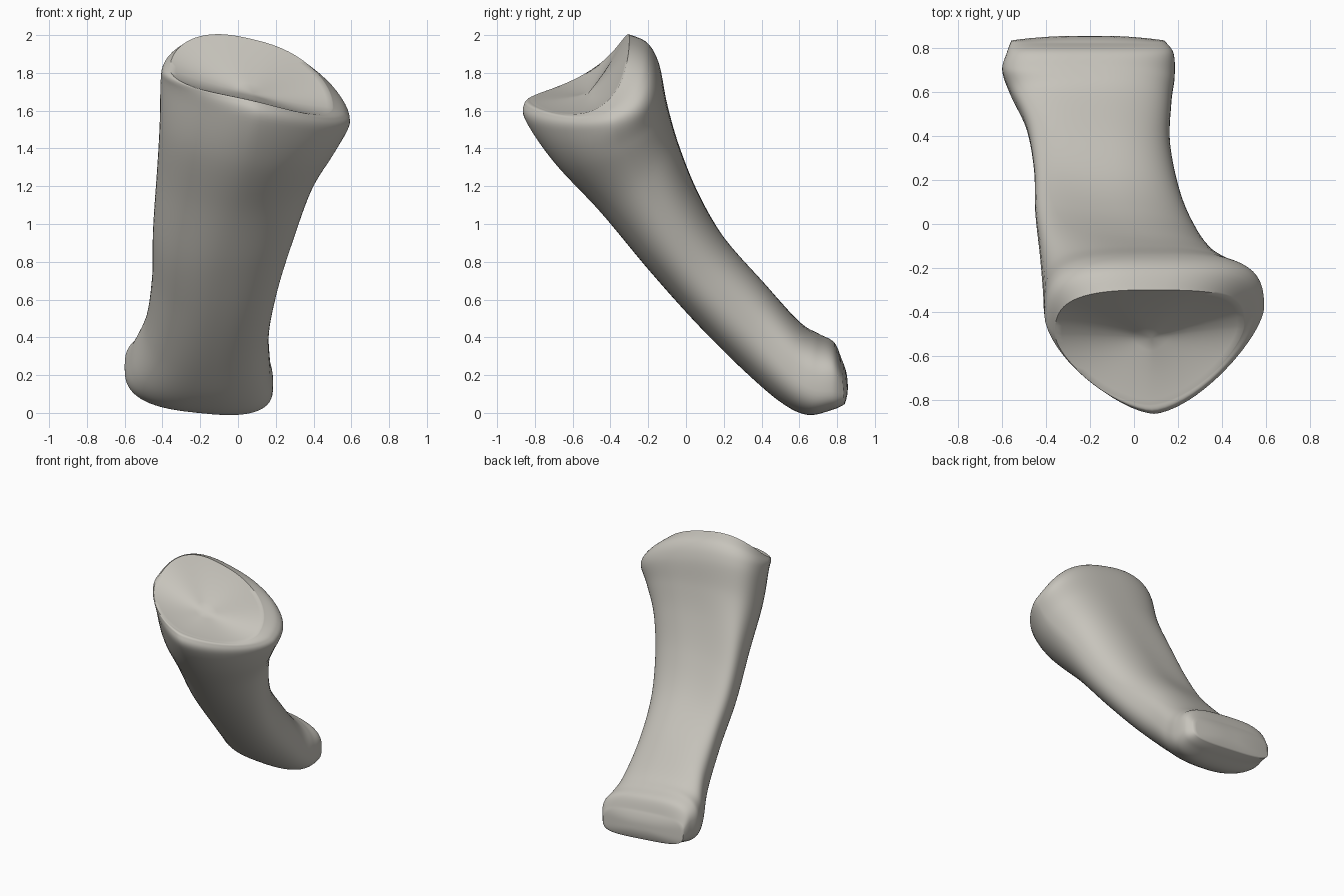
import bpy
import bmesh
from math import cos, sin, pi, copysign
from mathutils import Vector

cube = bpy.data.objects.get("Cube")
if cube:
    bpy.data.objects.remove(cube, do_unlink=True)

SIDES = 64
STEPS = 8

# Cross-sections from foot to head:
# front y, front z, back y, back z, left x, right x, front power, back power,
# tilt, sag, backward push of the -x side, backward push of the +x side
SECTIONS = [
    (.84, .06, .825, .27, -.56, .14, 4, 3, -.03, 0, 0, 0),
    (.77, .03, .785, .36, -.58, .18, 3.4, 3, -.04, 0, 0, 0),
    (.64, 0, .70, .41, -.60, .185, 2.8, 2.8, -.04, 0, .03, 0),
    (.50, .06, .60, .48, -.565, .17, 2.6, 2.6, -.02, 0, .05, 0),
    (.30, .23, .42, .68, -.49, .165, 2.4, 2.4, 0, 0, .08, 0),
    (.05, .48, .20, .93, -.455, .215, 2.3, 2.3, 0, 0, .12, 0),
    (-.20, .76, .06, 1.17, -.45, .30, 2.2, 2.3, 0, 0, .13, 0),
    (-.45, 1.06, -.04, 1.42, -.43, .40, 2, 2.5, -.02, 0, .12, .02),
    (-.70, 1.33, -.10, 1.63, -.415, .52, 1.8, 2.5, -.06, .02, .1, .06),
    (-.85, 1.55, -.14, 1.82, -.41, .59, 1.6, 2.5, -.11, .05, .1, .12),
    (-.855, 1.64, -.20, 1.93, -.40, .57, 1.6, 2.5, -.11, .09, .08, .12),
    (-.82, 1.655, -.30, 1.98, -.36, .5, 1.7, 2.5, -.1, .1, .06, .1),
]


def spline(a, b, c, d, t):
    """Catmull-Rom blend of four parameter sets."""
    return [q + .5 * t * (r - p + t * (2*p - 5*q + 4*r - s + t * (3*(q - r) + s - p)))
            for p, q, r, s in zip(a, b, c, d)]


def ring(section):
    """Closed, superelliptical outline of one cross-section."""
    (fy, fz, by, bz, left, right, front_power, back_power,
     tilt, sag, push_left, push_right) = section
    points = []
    for i in range(SIDES):
        angle = 2 * pi * i / SIDES
        c, s = cos(angle), sin(angle)
        power = 2 / (back_power if s > 0 else front_power)
        u = copysign(abs(c) ** power, c)
        v = copysign(abs(s) ** power, s)
        side = 1 - v * v
        push = push_right if u > 0 else push_left
        points.append(Vector((
            (left + right) / 2 + u * (right - left) / 2,
            (fy + by) / 2 + v * (by - fy) / 2 + push * side,
            (fz + bz) / 2 + v * (bz - fz) / 2 + tilt * u - sag * side)))
    return points


def bridge(bm, lower, upper):
    for i in range(SIDES):
        j = (i + 1) % SIDES
        bm.faces.new((lower[i], lower[j], upper[j], upper[i]))


def cap(bm, rim, centre, bulge):
    """Close an end with shrinking rings that bow towards the centre point."""
    start = [v.co.copy() for v in rim]
    previous = rim
    for scale in (.93, .8, .6, .4, .2):
        current = []
        for p in start:
            q = centre.lerp(p, scale)
            current.append(bm.verts.new(q + bulge * scale * (1 - scale)))
        bridge(bm, previous, current)
        previous = current
    tip = bm.verts.new(centre)
    for i in range(SIDES):
        bm.faces.new((previous[i], previous[(i + 1) % SIDES], tip))


# Shaft, flared foot and head lofted as one skin
outlines = []
last = len(SECTIONS) - 1
for k in range(last):
    four = [SECTIONS[max(0, min(last, k + o))] for o in (-1, 0, 1, 2)]
    outlines += [ring(spline(*four, step / STEPS)) for step in range(STEPS)]
outlines.append(ring(SECTIONS[-1]))

bm = bmesh.new()
loops = [[bm.verts.new(p) for p in outline] for outline in outlines]
for lower, upper in zip(loops, loops[1:]):
    bridge(bm, lower, upper)

# Blunt foot end and hollow head face
cap(bm, loops[0], Vector((-.2, .855, .16)), Vector((0, .03, 0)))
cap(bm, loops[-1], Vector((.08, -.52, 1.69)), Vector((0, .02, -.04)))
bmesh.ops.recalc_face_normals(bm, faces=bm.faces)

mesh = bpy.data.meshes.new("bone")
bm.to_mesh(mesh)
bm.free()
bone = bpy.data.objects.new("bone", mesh)
bpy.context.collection.objects.link(bone)

# Warm grey bone colour
material = bpy.data.materials.new("warm_grey")
material.use_nodes = True
colour = (.57, .55, .50, 1)
material.diffuse_color = colour
material.node_tree.nodes["Principled BSDF"].inputs["Base Color"].default_value = colour
mesh.materials.append(material)

bpy.ops.object.select_all(action="DESELECT")
bone.select_set(True)
bpy.context.view_layer.objects.active = bone
bpy.ops.object.shade_smooth_by_angle(angle=pi / 3)
